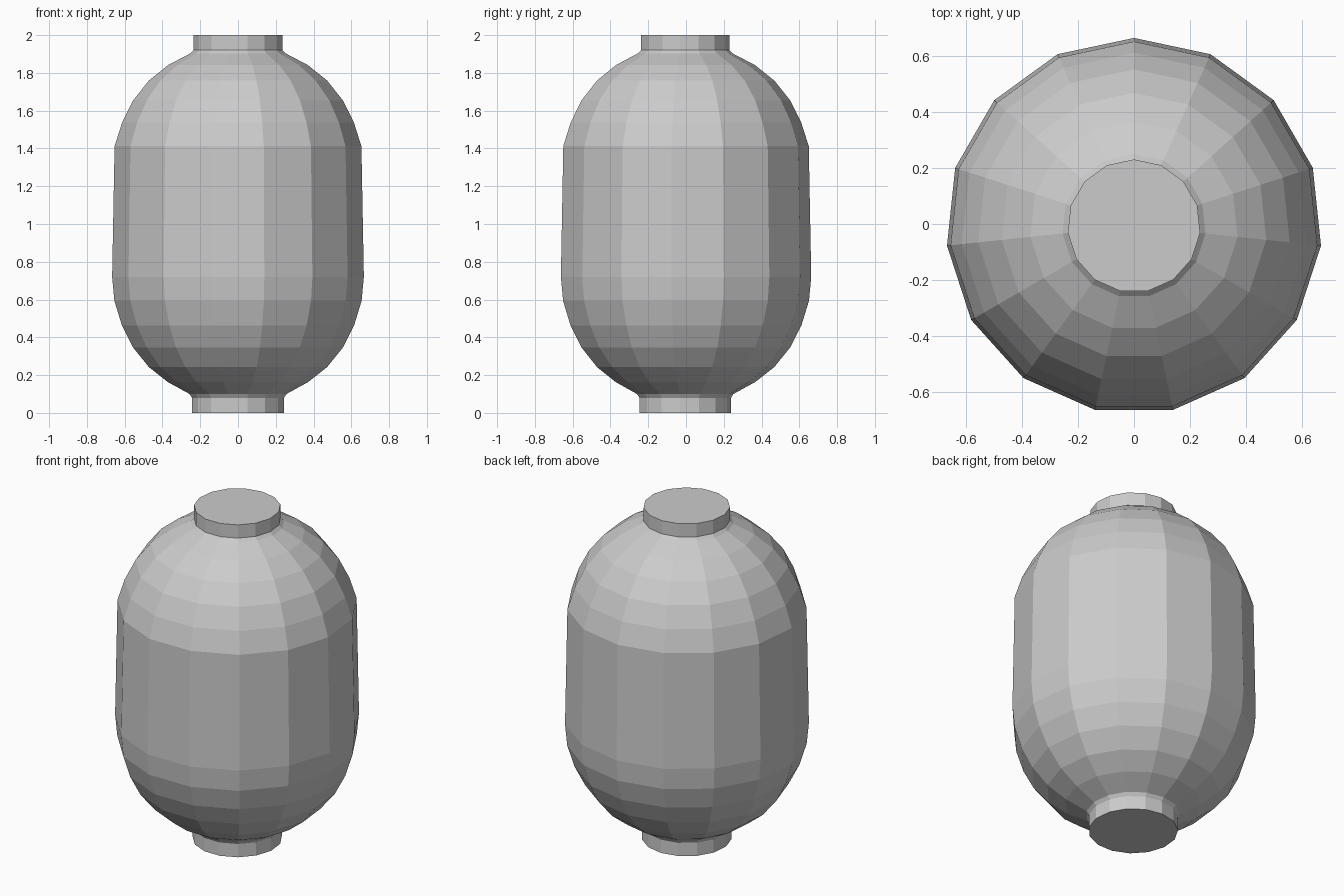
import bpy, bmesh, math

if "Cube" in bpy.data.objects:
    bpy.data.objects.remove(bpy.data.objects["Cube"])

SIDES = 15
Y_OFF = -0.007  # odd side count: shift so the bounds are centred


def lathe(name, profile):
    """Revolve (radius, z) points with flat facets and capped ends."""
    bm = bmesh.new()
    rings = []
    for r, z in profile:
        ring = []
        for i in range(SIDES):
            a = math.pi / 2 + 2 * math.pi * i / SIDES
            ring.append(bm.verts.new((r * math.cos(a), r * math.sin(a) + Y_OFF, z)))
        rings.append(ring)
    for lo, hi in zip(rings, rings[1:]):
        for i in range(SIDES):
            j = (i + 1) % SIDES
            bm.faces.new((lo[i], lo[j], hi[j], hi[i]))
    bm.faces.new(rings[0][::-1])
    bm.faces.new(rings[-1])
    mesh = bpy.data.meshes.new(name)
    bm.to_mesh(mesh)
    bm.free()
    obj = bpy.data.objects.new(name, mesh)
    bpy.context.collection.objects.link(obj)
    return obj


# Lantern shell with its bottom and top collars in one profile
lathe("paper_lantern", [
    (0.245, 0.0), (0.245, 0.08), (0.258, 0.10),
    (0.373, 0.163), (0.475, 0.243), (0.559, 0.347), (0.618, 0.463),
    (0.658, 0.593), (0.67, 0.72),
    (0.657, 1.412), (0.617, 1.537), (0.558, 1.655), (0.474, 1.76),
    (0.371, 1.842), (0.256, 1.902), (0.237, 1.92), (0.237, 2.0),
])
